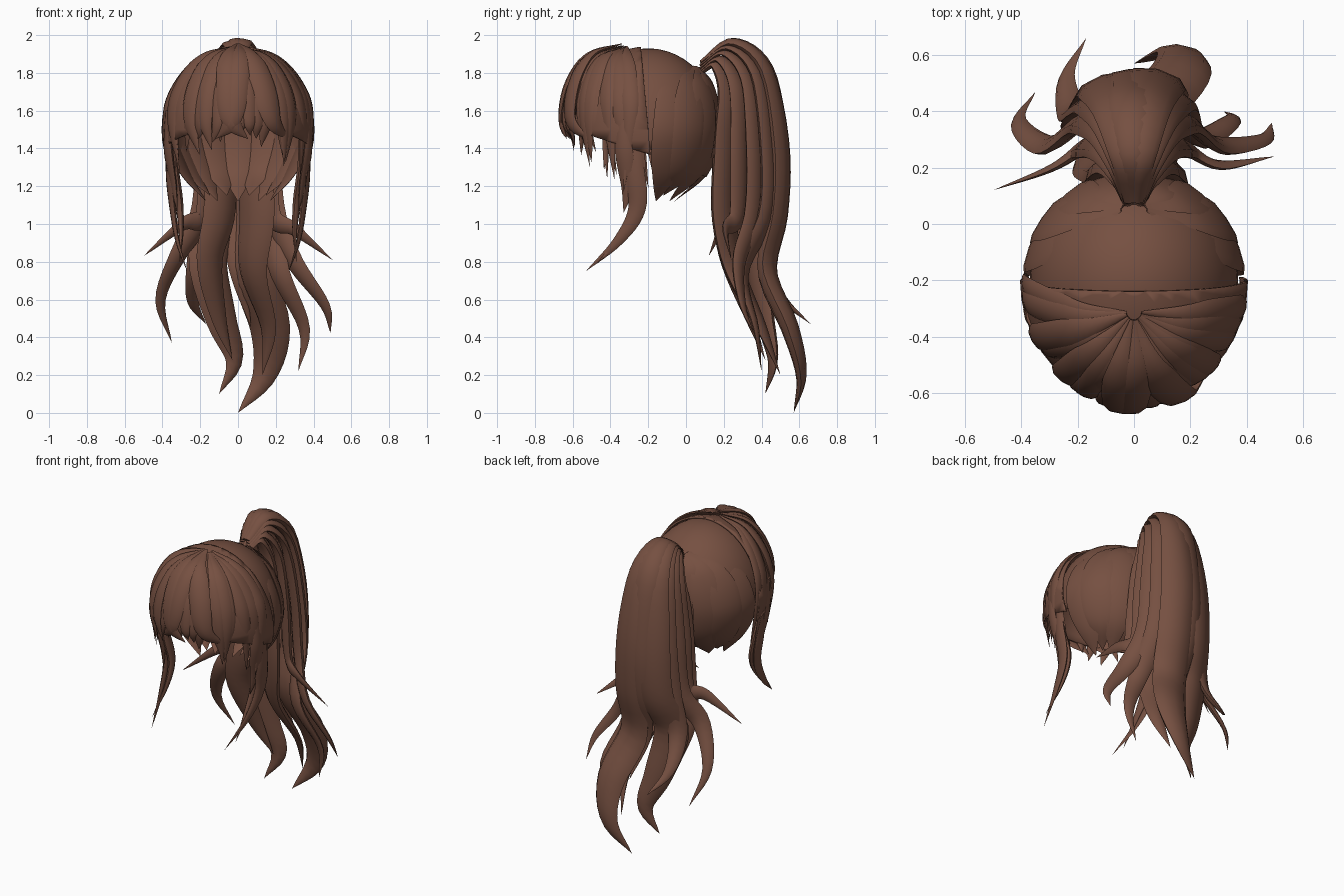
import bpy, bmesh, math, random
from mathutils import Vector

random.seed(4)
cube = bpy.data.objects.get("Cube")
if cube:
    bpy.data.objects.remove(cube, do_unlink=True)

brown = bpy.data.materials.new("brown_hair")
brown.use_nodes = True
colour = (0.18, 0.08, 0.053, 1)
brown.diffuse_color = colour
brown.node_tree.nodes["Principled BSDF"].inputs["Base Color"].default_value = colour


def finish(name, bm):
    bmesh.ops.recalc_face_normals(bm, faces=bm.faces)
    mesh = bpy.data.meshes.new(name)
    bm.to_mesh(mesh)
    bm.free()
    mesh.materials.append(brown)
    mesh.shade_smooth()
    mesh.set_sharp_from_angle(angle=math.radians(50))
    obj = bpy.data.objects.new(name, mesh)
    bpy.context.collection.objects.link(obj)
    return obj


def spline(pts, t):
    """Smooth curve through the points, t from 0 to 1."""
    f = t * (len(pts) - 1)
    i = min(int(f), len(pts) - 2)
    u = f - i
    b, c = pts[i], pts[i + 1]
    a = pts[i - 1] if i else b * 2 - c
    d = pts[i + 2] if i + 2 < len(pts) else c * 2 - b
    return (b * 2 + (c - a) * u + (a * 2 - b * 5 + c * 4 - d) * u ** 2
            + (b * 3 - a - c * 3 + d) * u ** 3) / 2


def lock(name, pts, width, centre, root=0.3, taper=0.5, thick=0.35, steps=24, sides=8):
    """Flattened tapering lock; its broad face starts facing away from the centre."""
    pts = [Vector(p) for p in pts]
    out = pts[0] - Vector(centre)
    bm = bmesh.new()
    rings = []
    for k in range(steps):
        t = k / steps
        p = spline(pts, t)
        tangent = (spline(pts, t + 0.02) - spline(pts, max(t - 0.02, 0))).normalized()
        out = (out - tangent * out.dot(tangent)).normalized()
        side = tangent.cross(out)
        w = width * min(1, root + (1 - root) * t / 0.35)
        if t > taper:
            w *= 1 - ((t - taper) / (1 - taper)) ** 1.5
        ring = []
        for j in range(sides):
            a = math.tau * j / sides
            ring.append(bm.verts.new(p + side * w * math.cos(a) + out * w * thick * math.sin(a)))
        rings.append(ring)
    tip = bm.verts.new(pts[-1])
    bm.faces.new(rings[0])
    for r, q in zip(rings, rings[1:]):
        for j in range(sides):
            n = (j + 1) % sides
            bm.faces.new((r[j], r[n], q[n], q[j]))
    for j in range(sides):
        bm.faces.new((rings[-1][j], rings[-1][(j + 1) % sides], tip))
    return finish(name, bm)


def shell(name, centre, radii, planes):
    """Ellipsoid trimmed by planes (point, normal of the removed side)."""
    bm = bmesh.new()
    bmesh.ops.create_uvsphere(bm, u_segments=40, v_segments=24, radius=1)
    for v in bm.verts:
        v.co = Vector([c + x * r for c, x, r in zip(centre, v.co, radii)])
    for co, no in planes:
        bmesh.ops.bisect_plane(bm, geom=bm.verts[:] + bm.edges[:] + bm.faces[:],
                               plane_co=co, plane_no=no, clear_outer=True)
    obj = finish(name, bm)
    solid = obj.modifiers.new("thickness", "SOLIDIFY")
    solid.thickness = 0.012
    return obj


HEAD = (0, -0.2, 1.5)

# Scalp and the broad fringe base
shell("scalp", HEAD, (0.37, 0.38, 0.43),
      [((0, -0.1, 1.35), (0, -0.5, -1)), ((0, -0.26, 1.5), (0, -1, 0))])
shell("fringe_base", HEAD, (0.405, 0.435, 0.44),
      [((0, -0.2, 1.5), (0, 1, 0.09)), ((0, -0.2, 1.37), (0, -0.32, -1))])


# Fringe locks fanning from the crown
def fringe_point(angle, fall, grow=0.0):
    b, f = math.radians(angle), math.radians(fall)
    return Vector((math.sin(b) * math.sin(f) * (0.385 + grow),
                   -0.2 - 0.11 * math.cos(f) ** 2 - math.cos(b) * math.sin(f) * (0.435 + grow),
                   1.5 + (0.43 + grow) * math.cos(f)))


def fringe_lock(name, angle, width, tip_z, sway=0.0, grow=0.0):
    pts = [fringe_point(angle + sway * f / 90, f, grow) for f in (4, 30, 58, 84)]
    tip = fringe_point(angle + sway * 2, 90, grow - 0.025)
    tip.z = tip_z
    lock(name, pts + [tip], width, HEAD, root=0.1, taper=0.6, thick=0.35)


for i in range(23):
    angle = -82 + 7.45 * i
    side = abs(math.sin(math.radians(angle)))
    fringe_lock(f"fringe_lock_{i}", angle, 0.042 + 0.008 * (i % 3),
                1.44 - 0.22 * side ** 2 + random.uniform(-0.06, 0.04),
                random.uniform(-9, 9), random.uniform(0, 0.016))
for name, angle, sway in (("right", -16, 12), ("middle", 6, -12), ("left", 12, 16)):
    fringe_lock(f"front_lock_{name}", angle, 0.065, 1.45, sway, 0.025)

# Long locks in front of the ears
for label, m in (("left", 1), ("right", -1)):
    lock(f"long_side_lock_{label}",
         [(m * x, y, z) for x, y, z in ((0.37, -0.27, 1.6), (0.365, -0.27, 1.3), (0.345, -0.26, 1.08),
                                        (0.32, -0.36, 0.91), (0.27, -0.53, 0.75))],
         0.055, HEAD, root=0.6, taper=0.3)
    lock(f"inner_side_lock_{label}",
         [(m * x, y, z) for x, y, z in ((0.34, -0.3, 1.55), (0.335, -0.29, 1.3), (0.31, -0.26, 1.1),
                                        (0.3, -0.33, 0.95), (0.31, -0.47, 0.79))],
         0.045, HEAD, root=0.6, taper=0.35, thick=0.5)
    lock(f"short_side_lock_{label}",
         [(m * x, y, z) for x, y, z in ((0.37, -0.34, 1.6), (0.37, -0.33, 1.4),
                                        (0.34, -0.31, 1.2), (0.32, -0.33, 1.06))],
         0.05, HEAD, root=0.6, taper=0.4)

# Nape locks sweeping from under the tail round the back of the head
for i in range(9):
    a = math.radians(-80 + 20 * i)
    s, c = math.sin(a), math.cos(a)
    lock(f"nape_lock_{i}",
         [(0.05 * s, 0.06 + 0.02 * c, 1.82),
          (0.27 * s, -0.09 + 0.23 * c, 1.72),
          (0.365 * s, -0.14 + 0.305 * c, 1.5),
          (0.29 * s, -0.15 + 0.26 * c, 1.28),
          (0.17 * s, -0.18 + 0.12 * c, 1.12 + 0.03 * (i % 2))],
         0.095, HEAD, root=0.3, taper=0.65, thick=0.16)


# Ponytail: locks share a rising root and fall round one axis, then part
def tail_lock(name, angle, width, tail, thick=0.4, taper=0.55):
    a = math.radians(angle)
    s, c = math.sin(a), math.cos(a)
    top = [(0.025 * s, 0.07 + 0.01 * c, 1.82 + 0.04 * c),
           (0.06 * s, 0.2 + 0.05 * c, 1.9 + 0.065 * c),
           (0.115 * s, 0.32 + 0.11 * c, 1.75 + 0.07 * c),
           (0.165 * s, 0.35 + 0.16 * c, 1.4),
           (0.2 * s, 0.34 + 0.16 * c, 1.05)]
    lock(name, top + tail, width, (0, 0.32, 1.35), root=0.2, taper=taper, thick=thick, steps=36)


tail_lock("tail_main_left", 24, 0.115, [(0.08, 0.43, 0.75), (0.17, 0.55, 0.45),
                                        (0.14, 0.61, 0.2), (0, 0.57, 0)], taper=0.7, thick=0.45)
tail_lock("tail_main_right", -34, 0.11, [(-0.16, 0.38, 0.8), (-0.09, 0.42, 0.5),
                                         (-0.02, 0.46, 0.28), (-0.1, 0.42, 0.1)], taper=0.62)
tail_lock("tail_back", -4, 0.09, [(0, 0.43, 0.75), (0.07, 0.5, 0.45)])
tail_lock("tail_left_inner", 58, 0.075, [(0.22, 0.3, 0.75), (0.35, 0.37, 0.45), (0.32, 0.4, 0.22)])
tail_lock("tail_left_outer", 85, 0.07, [(0.3, 0.28, 0.8), (0.46, 0.3, 0.57), (0.49, 0.36, 0.42)])
tail_lock("tail_left_flick", 115, 0.07, [(0.3, 0.21, 0.97), (0.5, 0.24, 0.81)])
tail_lock("tail_right_inner", -60, 0.075, [(-0.22, 0.4, 0.8), (-0.24, 0.52, 0.6), (-0.17, 0.66, 0.47)])
tail_lock("tail_right_outer", -85, 0.07, [(-0.31, 0.28, 0.85), (-0.41, 0.36, 0.6), (-0.35, 0.47, 0.37)])
tail_lock("tail_right_flick", -115, 0.07, [(-0.29, 0.2, 1), (-0.5, 0.12, 0.83)])
tail_lock("tail_front_left", 150, 0.11, [(0.08, 0.26, 0.75), (0.16, 0.4, 0.45), (0.13, 0.5, 0.2)])
tail_lock("tail_front_right", -150, 0.1, [(-0.15, 0.23, 0.8), (-0.1, 0.34, 0.5), (-0.03, 0.42, 0.28)])
